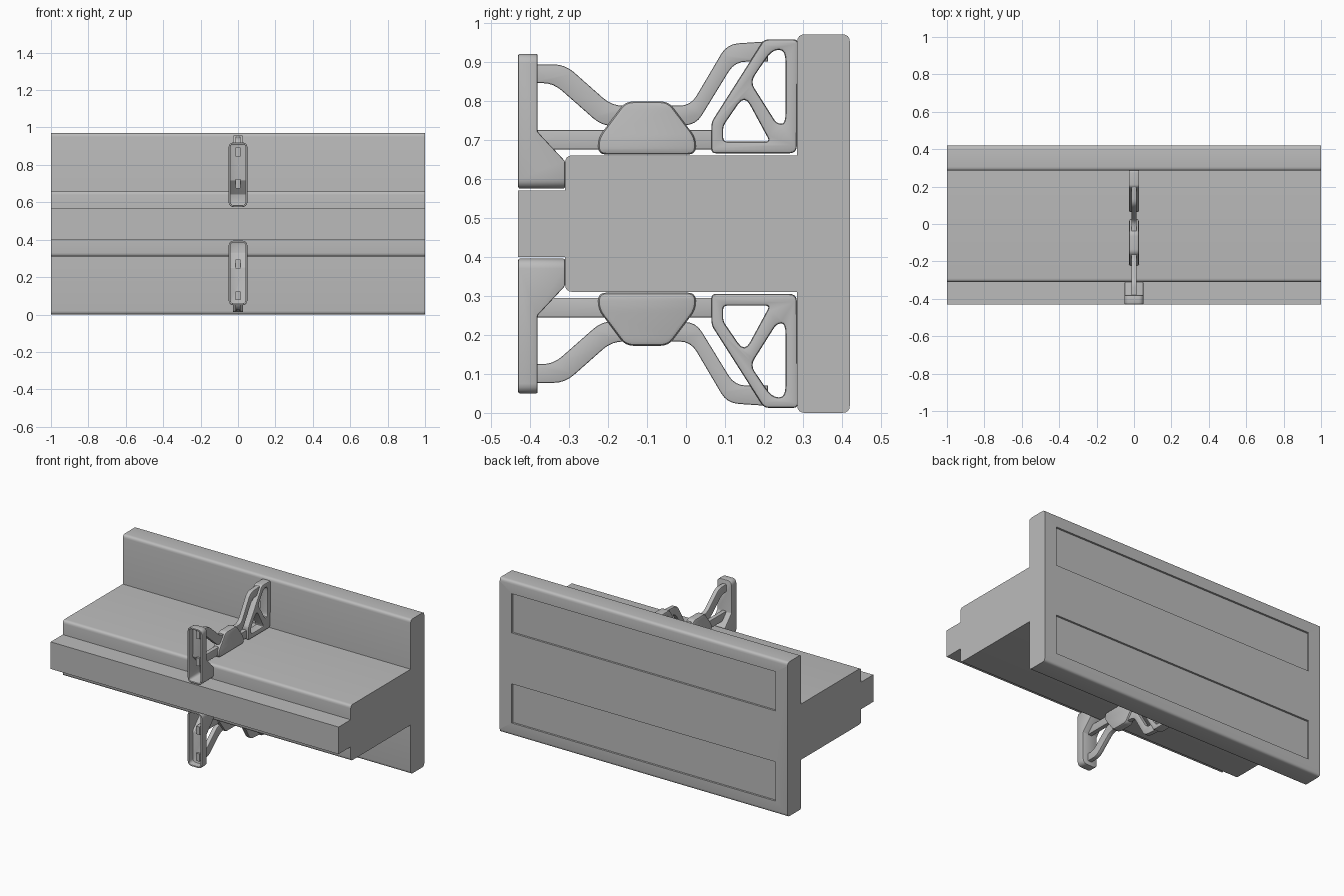
import bpy, bmesh
from mathutils import Matrix, Vector

cube = bpy.data.objects.get("Cube")
if cube:
    bpy.data.objects.remove(cube, do_unlink=True)

MID = 0.485  # height of the mirror plane

grey = bpy.data.materials.new("plain grey")
grey.use_nodes = True
GREY = (0.5, 0.5, 0.5, 1)
grey.diffuse_color = GREY
grey.node_tree.nodes["Principled BSDF"].inputs["Base Color"].default_value = GREY

# side outlines are drawn as (y, z) and get their thickness along x
SIDE = Matrix(((0, 0, 1, 0), (1, 0, 0, 0), (0, 1, 0, 0), (0, 0, 0, 1)))
FLIP = Matrix.Translation((0, 0, 2 * MID)) @ Matrix.Diagonal((1, 1, -1, 1))


def add(name, mesh):
    mesh.materials.clear()
    mesh.materials.append(grey)
    ob = bpy.data.objects.new(name, mesh)
    bpy.context.collection.objects.link(ob)
    bpy.ops.object.select_all(action='DESELECT')
    ob.select_set(True)
    bpy.context.view_layer.objects.active = ob
    bpy.ops.object.shade_smooth_by_angle()
    return ob


def baked(ob):
    """Final mesh of a helper object, which is then removed."""
    deps = bpy.context.evaluated_depsgraph_get()
    mesh = bpy.data.meshes.new_from_object(ob.evaluated_get(deps))
    bpy.data.objects.remove(ob, do_unlink=True)
    return mesh


def rounded(points, default, steps=4):
    """Round each corner; a third value in a point sets its own radius."""
    out = []
    for i, p in enumerate(points):
        r = p[2] if len(p) > 2 else default
        c = Vector(p[:2])
        a, b = Vector(points[i - 1][:2]) - c, Vector(points[(i + 1) % len(points)][:2]) - c
        if r == 0:
            out.append(c)
            continue
        a = c + a.normalized() * min(r, a.length * 0.45)
        b = c + b.normalized() * min(r, b.length * 0.45)
        for k in range(steps + 1):
            t = k / steps
            out.append(a * (1 - t) ** 2 + c * 2 * t * (1 - t) + b * t * t)
    return out


def plate(outlines, half, edge=0.0, radius=0.012):
    """Filled outline with optional holes and a softened rim."""
    cu = bpy.data.curves.new("outline", 'CURVE')
    cu.dimensions = '2D'
    cu.fill_mode = 'BOTH'
    cu.extrude = half - edge
    cu.bevel_depth = edge
    cu.bevel_resolution = 1
    cu.offset = -edge
    for pts in outlines:
        pts = rounded(pts, radius)
        sp = cu.splines.new('POLY')
        sp.points.add(len(pts) - 1)
        for q, p in zip(sp.points, pts):
            q.co = (p.x, p.y, 0, 1)
        sp.use_cyclic_u = True
    ob = bpy.data.objects.new("outline", cu)
    bpy.context.collection.objects.link(ob)
    mesh = baked(ob)
    mesh.transform(SIDE)
    bm = bmesh.new()
    bm.from_mesh(mesh)
    bmesh.ops.remove_doubles(bm, verts=bm.verts, dist=0.0001)
    bmesh.ops.recalc_face_normals(bm, faces=bm.faces)
    bm.to_mesh(mesh)
    bm.free()
    return mesh


def pair(name, mesh):
    """Part above the body and its mirror image below."""
    low = mesh.copy()
    low.transform(FLIP)
    low.flip_normals()
    add("upper_" + name, mesh)
    add("lower_" + name, low)


# body: back wall, thick shelf and front tongue in one profile
half = [(-0.43, 0.57, 0), (-0.31, 0.57, 0), (-0.31, 0.66), (0.285, 0.66, 0),
        (0.285, 0.97), (0.42, 0.97)]
profile = half + [(p[0], 2 * MID - p[1], *p[2:]) for p in reversed(half)]
body = add("body", plate([profile], 1.0, radius=0.02))

# shallow long panels sunk into the back of the wall
for z in (MID - 0.283, MID + 0.283):
    bpy.ops.mesh.primitive_cube_add(size=1, location=(0, 0.42, z))
    cutter = bpy.context.object
    cutter.scale = (1.834, 0.024, 0.246)
    cutter.hide_render = True
    mod = body.modifiers.new("panel", 'BOOLEAN')
    mod.operation = 'DIFFERENCE'
    mod.solver = 'EXACT'
    mod.object = cutter
    bpy.context.view_layer.objects.active = body
    bpy.ops.object.modifier_apply(modifier=mod.name)
    bpy.data.objects.remove(cutter, do_unlink=True)

# front clip: hollow shell, open to the front, with a deeper foot
bm = bmesh.new()
outline = [(-0.43, 0.575), (-0.31, 0.575), (-0.31, 0.645), (-0.38, 0.72),
           (-0.38, 0.92), (-0.43, 0.92)]
base = bm.faces.new([bm.verts.new((-0.05, y, z)) for y, z in outline])
ext = bmesh.ops.extrude_face_region(bm, geom=[base])
bmesh.ops.translate(bm, vec=(0.1, 0, 0),
                    verts=[g for g in ext["geom"] if isinstance(g, bmesh.types.BMVert)])
bmesh.ops.recalc_face_normals(bm, faces=bm.faces)
along_y = [e for e in bm.edges
           if abs((e.verts[0].co - e.verts[1].co).normalized().y) > 0.99]
bmesh.ops.bevel(bm, geom=along_y, offset=0.025, segments=4, profile=0.5, affect='EDGES')
bm.normal_update()
bmesh.ops.delete(bm, geom=[f for f in bm.faces if f.normal.y < -0.9], context='FACES')
shell = bpy.data.meshes.new("clip")
bm.to_mesh(shell)
bm.free()
helper = bpy.data.objects.new("clip", shell)
bpy.context.collection.objects.link(helper)
solid = helper.modifiers.new("wall", 'SOLIDIFY')
solid.thickness = 0.01
solid.offset = -1
soft = helper.modifiers.new("soft", 'BEVEL')
soft.width = 0.004
soft.segments = 2
pair("front_clip", baked(helper))

# thin arms linking the clip, the pod and the rear bracket
pair("front_arm", plate([[(-0.4, 0.893, 0), (-0.31, 0.893, 0.03), (-0.19, 0.787, 0.03),
                          (-0.12, 0.787, 0), (-0.12, 0.735, 0), (-0.215, 0.735, 0.03),
                          (-0.34, 0.845, 0.03), (-0.4, 0.845, 0)]], 0.014, 0.004))
pair("straight_arm", plate([[(-0.4, 0.675, 0), (0.09, 0.675, 0),
                             (0.09, 0.725, 0), (-0.4, 0.725, 0)]], 0.014, 0.004))
pair("rear_arm", plate([[(-0.08, 0.787, 0), (0.012, 0.787, 0.03), (0.105, 0.945, 0.03),
                         (0.21, 0.952, 0), (0.21, 0.9, 0), (0.125, 0.9, 0.03),
                         (0.025, 0.737, 0.03), (-0.08, 0.737, 0)]], 0.014, 0.004))

# bevelled pod in the middle
pair("pod", plate([[(-0.225, 0.662), (0.025, 0.662), (0.025, 0.705), (-0.045, 0.798),
                    (-0.155, 0.798), (-0.225, 0.705)]], 0.026, 0.011, 0.02))

# rear bracket with two softened triangular openings
pair("rear_bracket", plate([
    [(0.065, 0.665), (0.284, 0.665, 0.02), (0.287, 0.957), (0.2, 0.957), (0.065, 0.745)],
    [(0.095, 0.695), (0.215, 0.695), (0.15, 0.815, 0.03), (0.095, 0.735)],
    [(0.255, 0.74, 0.03), (0.255, 0.93, 0.03), (0.22, 0.93, 0.03), (0.165, 0.848, 0.02),
     (0.232, 0.742)]], 0.028, 0.007))
